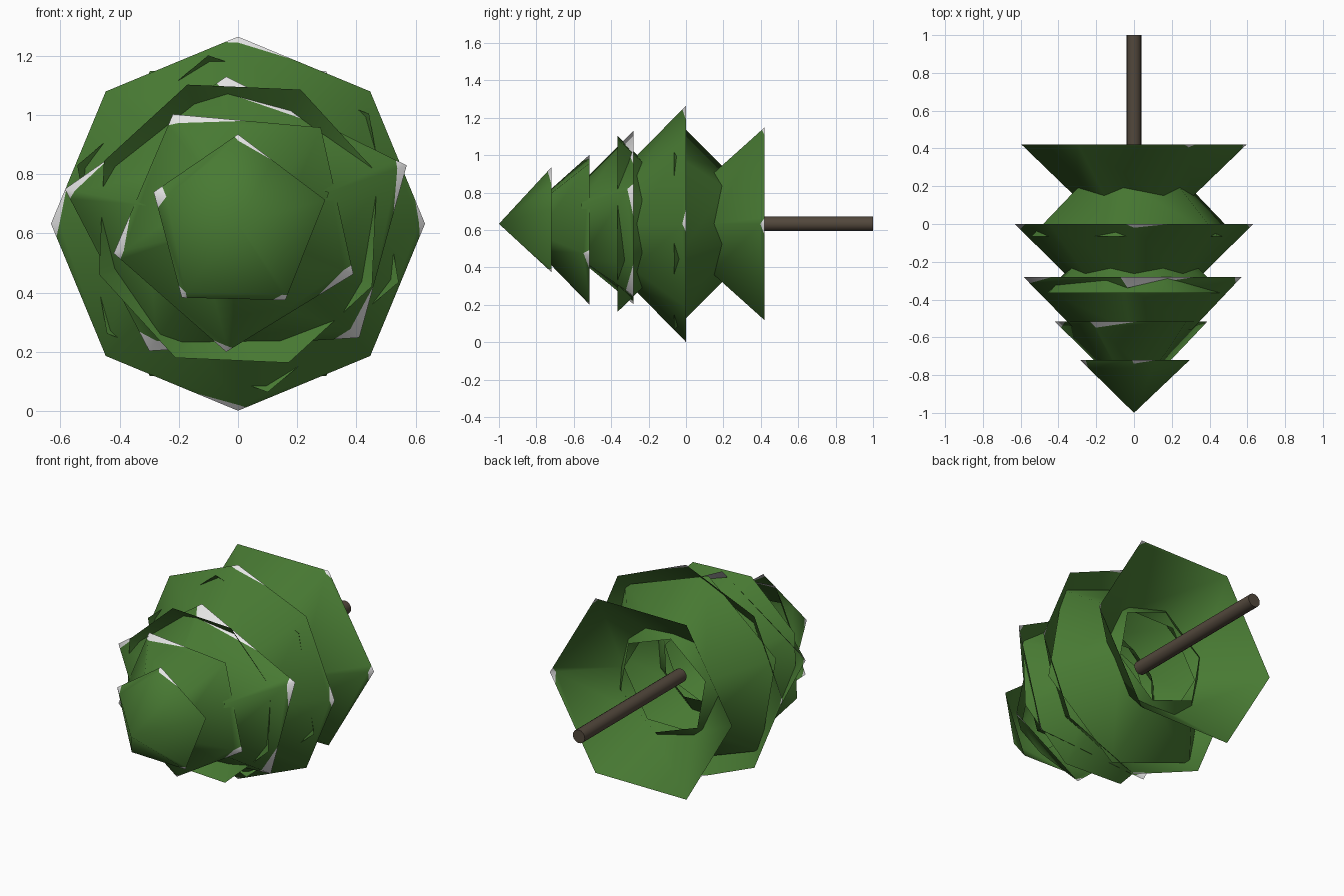
import bpy, math
from mathutils import Vector

if "Cube" in bpy.data.objects:
    bpy.data.objects.remove(bpy.data.objects["Cube"])

CZ = 0.633   # height of the tree axis; the tree lies along y
H = 0.28     # length of every branch skirt


def mat(name, rgb):
    m = bpy.data.materials.new(name)
    m.diffuse_color = (*rgb, 1)
    m.use_nodes = True
    m.node_tree.nodes["Principled BSDF"].inputs["Base Color"].default_value = m.diffuse_color
    return m


GREEN = mat("needle_green", (0.065, 0.195, 0.033))
WHITE = mat("snow_white", (0.8, 0.8, 0.8))
BROWN = mat("bark_brown", (0.085, 0.064, 0.045))


def ring(n, r, start):
    return [(r * math.cos(math.radians(start) - math.tau * i / n),
             r * math.sin(math.radians(start) - math.tau * i / n)) for i in range(n)]


def skirt(name, rim, y_rim, y_top, shrink, tips):
    """Open cone shell. tips[i] = (long fraction, short fraction, ridge fraction) of snow on corner i."""
    n = len(rim)
    verts, faces, mats = [], [], []

    def add(v):
        verts.append(v)
        return len(verts) - 1

    R = [Vector((x, y_rim, CZ + z)) for x, z in rim]
    T = []
    for x, z in rim:
        d = math.hypot(x, z)
        k = max(d - shrink, 0) / d
        T.append(Vector((x * k, y_top, CZ + z * k)))
    pointed = (T[0] - T[1]).length < 0.03
    ri = [add(v) for v in R]
    if pointed:
        a = add(Vector((0, y_top, CZ)))
        ti = [a] * n
        T = [Vector((0, y_top, CZ))] * n
    else:
        ti = [add(v) for v in T]
    ridge = [add(R[i].lerp(T[i], tips[i][2])) if tips[i] else ri[i] for i in range(n)]
    for i in range(n):
        j = (i + 1) % n
        f = [ti[i], ridge[i]]
        if tips[i]:
            q = add(R[i].lerp(R[j], tips[i][0]))
            faces.append((ri[i], q, ridge[i])); mats.append(1)
            f.append(q)
        if tips[j]:
            q = add(R[j].lerp(R[i], tips[j][1]))
            faces.append((ri[j], ridge[j], q)); mats.append(1)
            f.append(q)
        f.append(ridge[j])
        if not pointed:
            f.append(ti[j])
        faces.append(tuple(f)); mats.append(0)
    me = bpy.data.meshes.new(name)
    me.from_pydata(verts, [], faces)
    me.materials.append(GREEN)
    me.materials.append(WHITE)
    for p, m in zip(me.polygons, mats):
        p.material_index = m
        p.use_smooth = True
    ob = bpy.data.objects.new(name, me)
    bpy.context.collection.objects.link(ob)


# skirts opening towards the trunk, snow on their corners
big, mid, small = (0.5, 0.08, 0.12), (0.28, 0.06, 0.12), (0.12, 0.05, 0.07)
skirt("top_cone", [(0, .302), (.295, .08), (.16, -.258), (-.19, -.25), (-.285, .107)],
      -0.72, -1.0, 0.31, [(.4, .04, .07), None, small, small, (.1, .15, .15)])
skirt("second_skirt", [(-.22, .37), (.28, .325), (.39, -.17), (-.04, -.433), (-.42, -.1)],
      -0.515, -0.515 - H, 0.29, [big, None, mid, small, mid])
skirt("third_skirt", [(-.04, .497), (.57, .197), (.41, -.385), (-.3, -.43), (-.585, .117)],
      -0.28, -0.28 - H, 0.28, [(.6, .06, .2), mid, (.12, .3, .15), (.12, .4, .15), mid])
skirt("fourth_skirt", ring(8, .632, 90), 0, -H, 0.285,
      [(.42, .1, .07), None, (.1, .18, .07), None, (.32, .06, .07), None, (.3, .1, .1), None])
skirt("bottom_skirt", ring(6, .595, 0), 0.42, 0.42 - H, 0.29,
      [(.12, .06, .08), None, None, None, None, (.08, .05, .05)])

# skirts opening the other way
skirt("upper_reversed_skirt", ring(8, .5, 110), -0.365, -0.365 + H, 0.29, [None] * 8)
skirt("lower_reversed_skirt", ring(6, .578, 100), -0.065, -0.065 + H, 0.285, [None] * 6)

# trunk
bpy.ops.mesh.primitive_cylinder_add(vertices=16, radius=0.039, depth=0.95,
                                    location=(0, 0.525, CZ), rotation=(math.pi / 2, 0, 0))
trunk = bpy.context.object
trunk.name = "trunk"
trunk.data.materials.append(BROWN)
bpy.ops.object.shade_smooth_by_angle()
